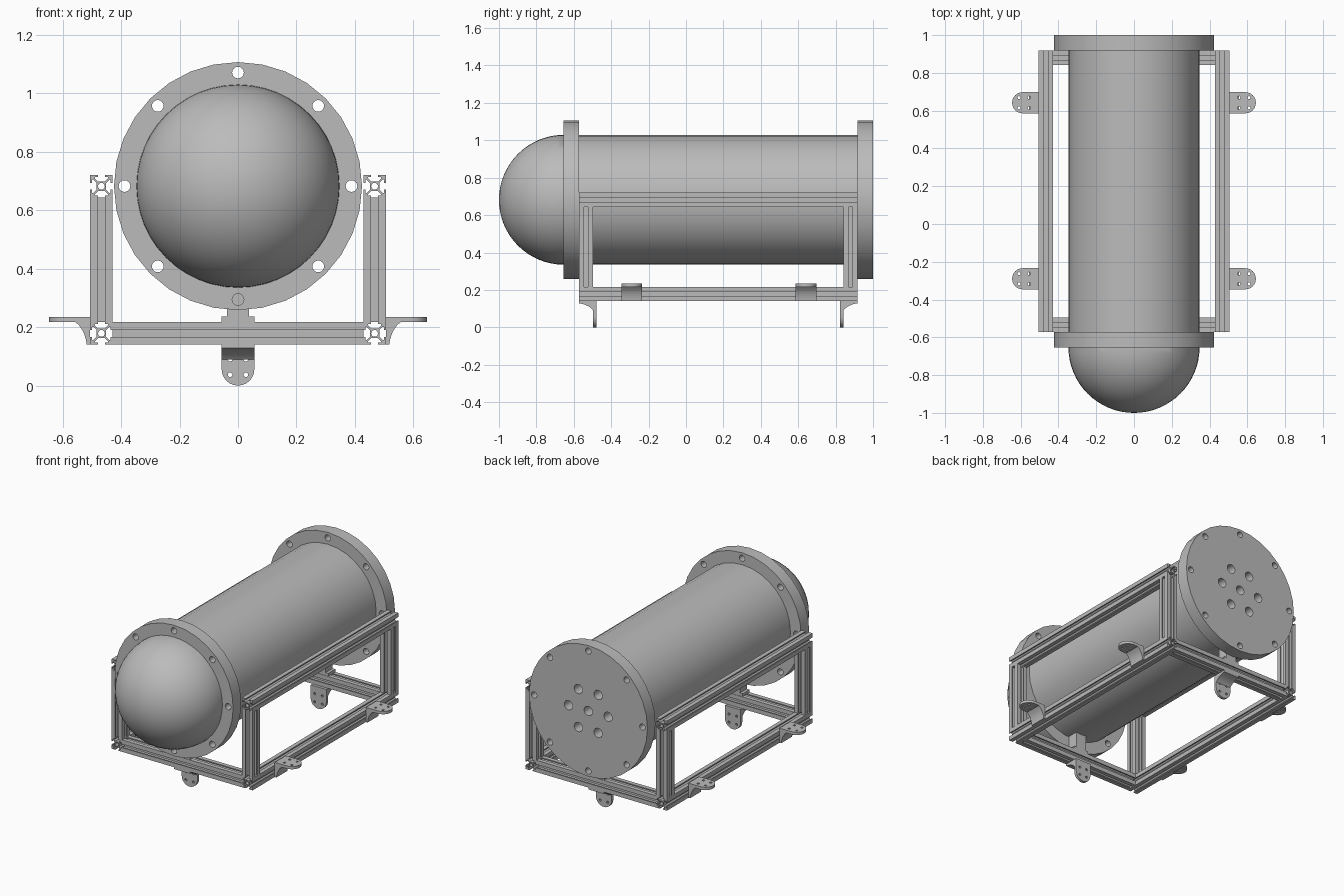
import bpy
import bmesh
import math
from mathutils import Matrix, Vector

cube = bpy.data.objects.get("Cube")
if cube:
    bpy.data.objects.remove(cube, do_unlink=True)

grey = bpy.data.materials.new("housing grey")
grey.use_nodes = True
grey.diffuse_color = (0.5, 0.5, 0.5, 1)
grey.node_tree.nodes["Principled BSDF"].inputs["Base Color"].default_value = (0.5, 0.5, 0.5, 1)

X, Y, Z = Vector((1, 0, 0)), Vector((0, 1, 0)), Vector((0, 0, 1))
AXIS_Z = 0.682            # height of the tube axis
TUBE_R, FLANGE_R = 0.347, 0.424
FRONT, BACK = -0.573, 0.918   # ends of tube and frame
BEAM = 0.077
HALF = BEAM / 2
RAIL_X = 0.467
LOW_Z, HIGH_Z = 0.14 + HALF, 0.643 + HALF


def place(x_axis, z_axis, origin):
    y_axis = z_axis.cross(x_axis)
    m = Matrix((x_axis, y_axis, z_axis)).transposed().to_4x4()
    m.translation = origin
    return m


def circle(r, n, cx=0, cy=0):
    return [(cx + r * math.cos(i * math.tau / n), cy + r * math.sin(i * math.tau / n))
            for i in range(n)]


def finish(ob):
    ob.data.materials.clear()
    ob.data.materials.append(grey)
    bpy.ops.object.select_all(action="DESELECT")
    ob.select_set(True)
    bpy.context.view_layer.objects.active = ob
    bpy.ops.object.shade_smooth_by_angle(angle=math.radians(30))


def extrude(name, loops, depth, matrix):
    """Fill an outline with holes, extruded along local z from 0 to depth."""
    curve = bpy.data.curves.new(name, "CURVE")
    curve.dimensions = "2D"
    curve.fill_mode = "BOTH"
    curve.extrude = depth / 2
    for loop in loops:
        spline = curve.splines.new("POLY")
        spline.points.add(len(loop) - 1)
        for point, (x, y) in zip(spline.points, loop):
            point.co = (x, y, 0, 1)
        spline.use_cyclic_u = True
    ob = bpy.data.objects.new(name, curve)
    bpy.context.collection.objects.link(ob)
    bpy.ops.object.select_all(action="DESELECT")
    ob.select_set(True)
    bpy.context.view_layer.objects.active = ob
    bpy.ops.object.convert(target="MESH")
    ob = bpy.context.view_layer.objects.active
    bm = bmesh.new()
    bm.from_mesh(ob.data)
    bmesh.ops.remove_doubles(bm, verts=bm.verts, dist=1e-5)
    bm.transform(matrix @ Matrix.Translation((0, 0, depth / 2)))
    bmesh.ops.recalc_face_normals(bm, faces=bm.faces)
    bm.to_mesh(ob.data)
    bm.free()
    finish(ob)
    return ob


# Pressure tube and its two bolted end flanges
def along_y(y):
    return place(X, Y, Vector((0, y, AXIS_Z)))


def ring_of_holes(count, ring_r, hole_r):
    return [circle(hole_r, 16, x, y) for x, y in circle(ring_r, count)]


bolts = ring_of_holes(8, 0.388, 0.02)
ports = ring_of_holes(6, 0.142, 0.03) + [circle(0.03, 16)]
rim = circle(FLANGE_R, 32)
extrude("tube", [circle(TUBE_R, 32)], BACK - FRONT, along_y(FRONT))
extrude("front_flange", [rim] + bolts, 0.082, along_y(FRONT - 0.082))
extrude("rear_end_plate", [rim] + bolts + ports, 0.082, along_y(BACK))

# Hemispherical dome on the front
bm = bmesh.new()
bmesh.ops.create_uvsphere(bm, u_segments=48, v_segments=32, radius=TUBE_R)
bmesh.ops.bisect_plane(bm, geom=bm.verts[:] + bm.edges[:] + bm.faces[:],
                       plane_co=(0, 0, 0), plane_no=(0, 0, 1), clear_inner=True)
bm.transform(place(X, -Y, Vector((0, FRONT - 0.08, AXIS_Z))))
mesh = bpy.data.meshes.new("dome")
bm.to_mesh(mesh)
bm.free()
dome = bpy.data.objects.new("dome", mesh)
bpy.context.collection.objects.link(dome)
finish(dome)

# Slotted beam cross-section: one side, turned four times, around a bore
side = [(1, 1), (0.3, 1), (0.3, 0.82), (0.58, 0.82), (0.58, 0.7), (0.3, 0.42)]
side += [(-x, y) for x, y in reversed(side[1:])]
outline = []
for turn in range(4):
    for x, y in side:
        for _ in range(turn):
            x, y = -y, x
        outline.append((x * HALF, y * HALF))
slotted = [outline, circle(0.3 * HALF, 16)]

# Frame: four long rails, four posts, two cross beams
for sx, label in ((1, "left"), (-1, "right")):
    for z, level in ((LOW_Z, "lower"), (HIGH_Z, "upper")):
        extrude(f"{label}_{level}_rail", slotted, BACK - FRONT,
                place(X, Y, Vector((sx * RAIL_X, FRONT, z))))
    for y, end in ((FRONT + HALF, "front"), (BACK - HALF, "rear")):
        extrude(f"{label}_{end}_post", slotted, HIGH_Z - LOW_Z - BEAM,
                place(X, Z, Vector((sx * RAIL_X, y, LOW_Z + HALF))))

inner = RAIL_X - HALF
for y, end in ((FRONT + HALF, "front"), (BACK - HALF, "rear")):
    extrude(f"{end}_cross_beam", slotted, 2 * inner,
            place(Y, X, Vector((-inner, y, LOW_Z))))
    # Support pad and neck carrying the tube
    for part, half_w, low, high in (("pad", 0.056, 0.217, 0.236),
                                    ("neck", 0.037, 0.236, 0.345)):
        box = [(-half_w, -0.036), (half_w, -0.036), (half_w, 0.036), (-half_w, 0.036)]
        extrude(f"{end}_support_{part}", [box], high - low,
                place(X, Z, Vector((0, y, low))))

# Mounting bracket: drilled round-ended plate with a curved gusset
W, LENGTH, THICK = 0.056, 0.14, 0.018
tip = [(LENGTH - W + W * math.cos(a), W * math.sin(a))
       for a in (math.radians(-90 + 15 * i) for i in range(13))]
plate = [[(0, -W)] + tip + [(0, W)]]
plate += [circle(0.008, 10, x, y) for x in (0.05, 0.103) for y in (-0.027, 0.027)]
gusset = [(0, 0.095), (0.012, 0.095), (0.014, 0.08), (0.019, 0.062),
          (0.027, 0.045), (0.037, 0.03), (0.05, THICK), (0, THICK)]


def bracket(name, out, up, origin):
    extrude(name + "_plate", [plate[0]] + plate[1:], THICK,
            place(out, up, origin - up * THICK))
    across = out.cross(-up)
    extrude(name + "_gusset", [gusset], 2 * W,
            place(out, across, origin - across * W))


for sx, label in ((1, "left"), (-1, "right")):
    for y, end in ((-0.29, "front"), (0.642, "rear")):
        bracket(f"{label}_{end}_bracket", X * sx, Z,
                Vector((sx * (RAIL_X + HALF), y, 0.235)))
bracket("front_bracket", -Z, Y, Vector((0, FRONT + 0.095, 0.14)))
bracket("rear_bracket", -Z, -Y, Vector((0, BACK - 0.095, 0.14)))
